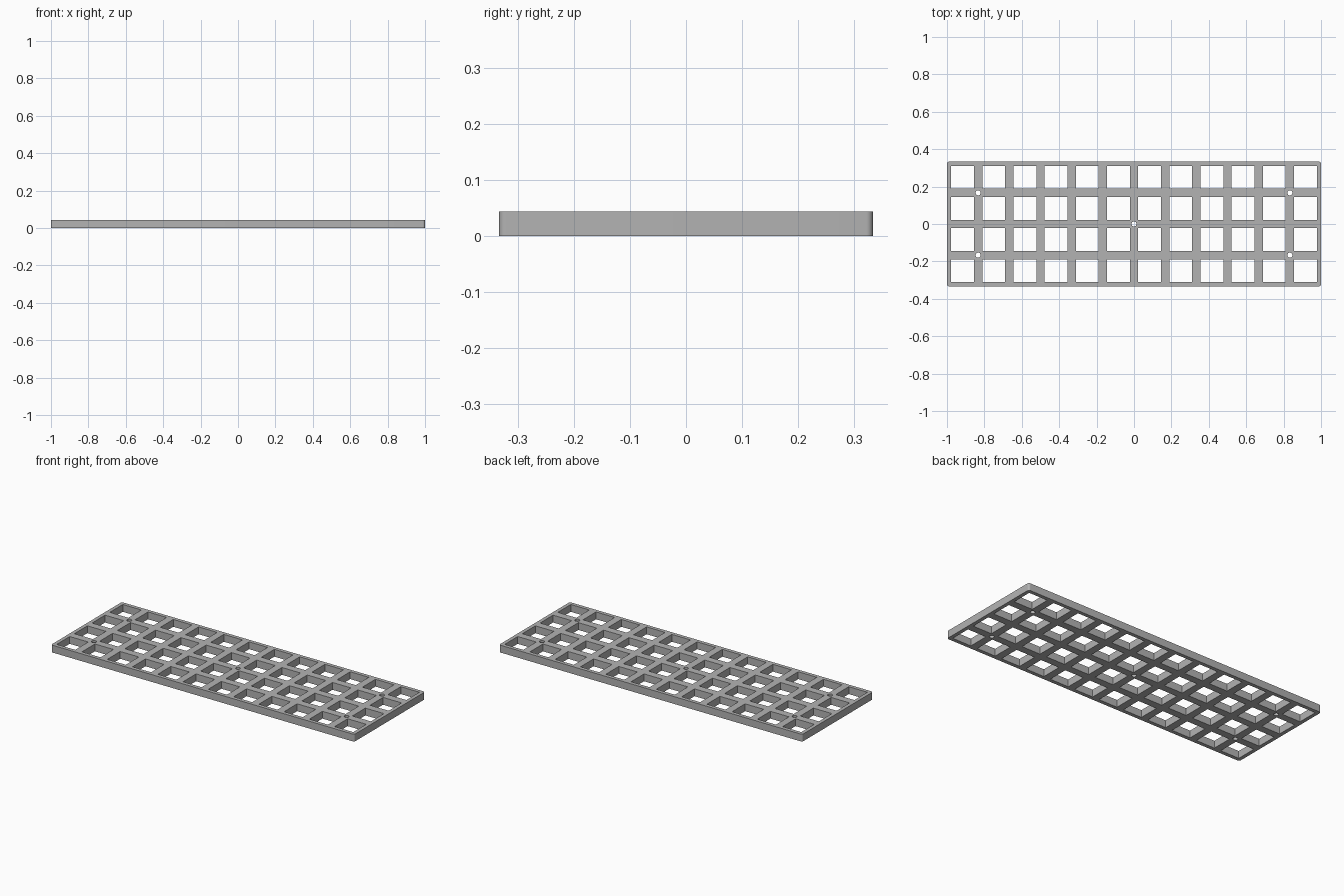
import bpy
import bmesh
from math import sin, cos, pi, radians

if "Cube" in bpy.data.objects:
    bpy.data.objects.remove(bpy.data.objects["Cube"])

COLS, ROWS = 12, 4
PITCH = 2 / COLS
THICK = 0.0437
OPENING = 0.1225
CORNER_R = 0.012
SCREW_R = 0.0135

grey = bpy.data.materials.new("plate grey")
grey.use_nodes = True
colour = (0.45, 0.45, 0.45, 1)
grey.diffuse_color = colour
grey.node_tree.nodes["Principled BSDF"].inputs["Base Color"].default_value = colour

outline = bpy.data.curves.new("key_plate", "CURVE")
outline.dimensions = "2D"
outline.fill_mode = "BOTH"
outline.extrude = THICK / 2


def add_loop(points):
    spline = outline.splines.new("POLY")
    spline.points.add(len(points) - 1)
    for p, (x, y) in zip(spline.points, points):
        p.co = (x, y, 0, 1)
    spline.use_cyclic_u = True


def arc(cx, cy, r, start, end, steps):
    angles = [start + (end - start) * i / steps for i in range(steps + 1)]
    return [(cx + r * cos(a), cy + r * sin(a)) for a in angles]


# Outer edge with rounded corners
hx, hy = 1 - CORNER_R, ROWS * PITCH / 2 - CORNER_R
rim = []
for i, (sx, sy) in enumerate([(1, 1), (-1, 1), (-1, -1), (1, -1)]):
    rim += arc(sx * hx, sy * hy, CORNER_R, i * pi / 2, (i + 1) * pi / 2, 8)
add_loop(rim)

# Square key openings
h = OPENING / 2
for c in range(COLS):
    for r in range(ROWS):
        x = (c - (COLS - 1) / 2) * PITCH
        y = (r - (ROWS - 1) / 2) * PITCH
        add_loop([(x - h, y - h), (x + h, y - h), (x + h, y + h), (x - h, y + h)])

# Screw holes where the bars cross
for c, r in [(0, 0), (-5, -1), (-5, 1), (5, -1), (5, 1)]:
    add_loop(arc(c * PITCH, r * PITCH, SCREW_R, 0, 2 * pi, 32)[:-1])

# Turn the filled outline into one solid plate
source = bpy.data.objects.new("outline", outline)
bpy.context.collection.objects.link(source)
bpy.context.view_layer.update()
mesh = bpy.data.meshes.new_from_object(
    source.evaluated_get(bpy.context.evaluated_depsgraph_get()))
bpy.data.objects.remove(source)

bm = bmesh.new()
bm.from_mesh(mesh)
bmesh.ops.remove_doubles(bm, verts=bm.verts, dist=0.0001)
bmesh.ops.translate(bm, verts=bm.verts, vec=(0, 0, THICK / 2))
bmesh.ops.recalc_face_normals(bm, faces=bm.faces)
bm.to_mesh(mesh)
bm.free()

plate = bpy.data.objects.new("key_plate", mesh)
bpy.context.collection.objects.link(plate)
mesh.materials.clear()
mesh.materials.append(grey)

bpy.ops.object.select_all(action="DESELECT")
plate.select_set(True)
bpy.context.view_layer.objects.active = plate
bpy.ops.object.shade_smooth_by_angle(angle=radians(30))
